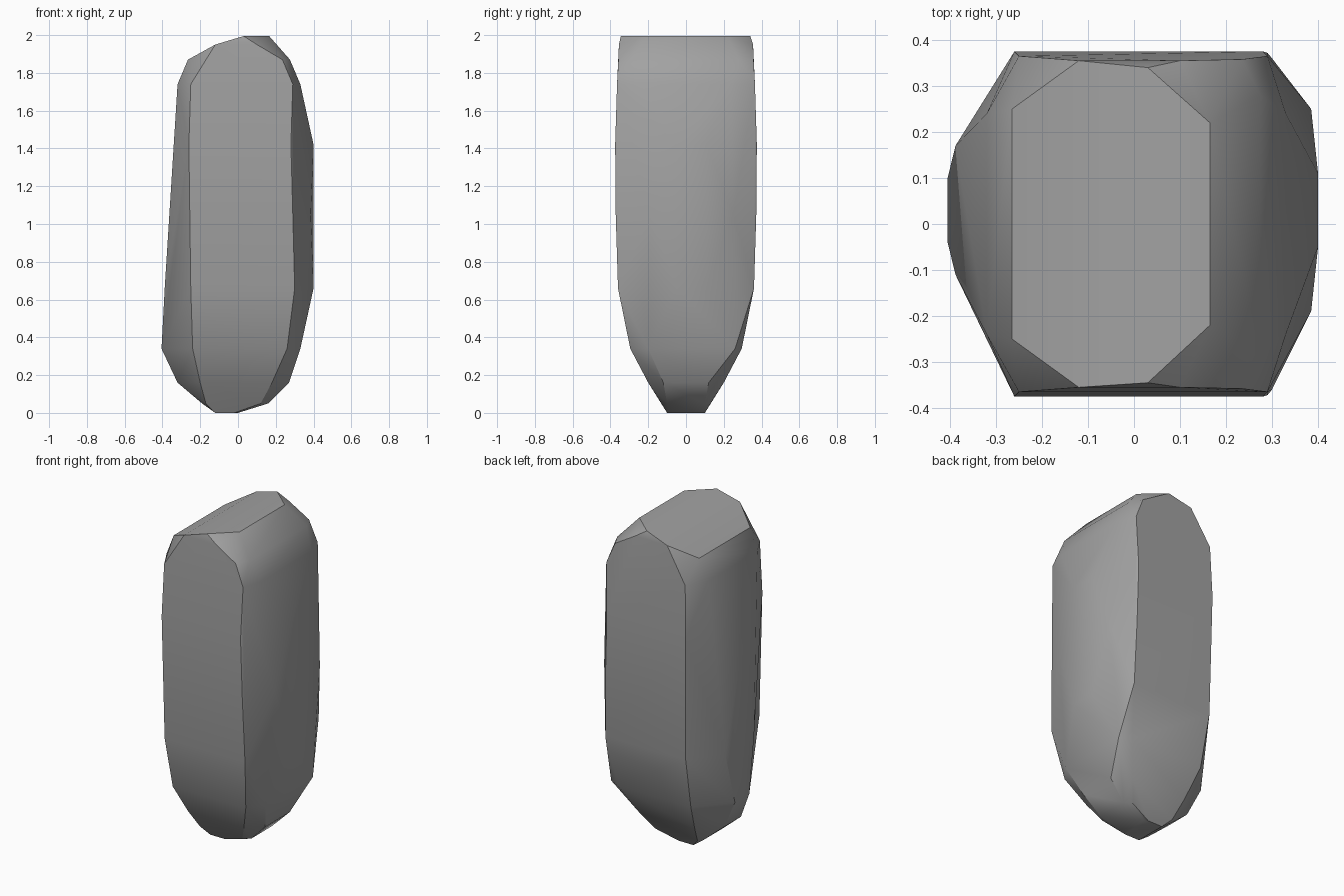
import bpy
import bmesh
import math

cube = bpy.data.objects.get("Cube")
if cube:
    bpy.data.objects.remove(cube, do_unlink=True)

# Plain stone colour
stone = bpy.data.materials.new("stone grey")
stone.use_nodes = True
colour = (0.36, 0.36, 0.36, 1.0)
stone.diffuse_color = colour
stone.node_tree.nodes["Principled BSDF"].inputs["Base Color"].default_value = colour

# Cross-sections of the boulder, top to bottom:
# height, left x, left half depth, broad face start x, half depth, end x, right x, right half depth
sections = [
    (1.995, 0.03, 0.34, 0.03, 0.345, 0.04, 0.165, 0.22),
    (1.95, -0.12, 0.35, -0.12, 0.355, 0.1, 0.2, 0.25),
    (1.87, -0.265, 0.25, -0.17, 0.358, 0.235, 0.275, 0.28),
    (1.74, -0.32, 0.24, -0.25, 0.365, 0.29, 0.33, 0.24),
    (1.42, -0.345, 0.2, -0.26, 0.375, 0.28, 0.4, 0.08),
    (1.05, -0.37, 0.14, -0.24, 0.372, 0.29, 0.385, 0.22),
    (0.66, -0.388, 0.14, -0.25, 0.36, 0.3, 0.4, 0.08),
    (0.34, -0.405, 0.07, -0.24, 0.295, 0.26, 0.33, 0.23),
    (0.16, -0.32, 0.08, -0.2, 0.2, 0.18, 0.27, 0.12),
    (0.05, -0.19, 0.1, -0.17, 0.13, 0.12, 0.16, 0.1),
    (0.0, -0.12, 0.1, -0.11, 0.1, -0.02, 0.0, 0.09),
]


def add_section(bm, height, left, left_depth, start, depth, end, right, right_depth):
    """Add one eight-sided outline, its side facets leaning slightly to the back."""
    lean = 0.03 if 0.3 < height < 1.5 else 0.0
    for side in (-1, 1):
        bm.verts.new((left, side * left_depth + lean, height))
        bm.verts.new((start, side * depth, height))
        bm.verts.new((end, side * depth, height))
        bm.verts.new((right, side * right_depth + lean, height))


# Chiselled upright boulder: wrap the sections in a convex skin
bm = bmesh.new()
for section in sections:
    add_section(bm, *section)
bmesh.ops.remove_doubles(bm, verts=bm.verts[:], dist=0.012)
bmesh.ops.convex_hull(bm, input=bm.verts[:])
loose = [v for v in bm.verts if not v.link_faces]
bmesh.ops.delete(bm, geom=loose, context='VERTS')
bmesh.ops.dissolve_limit(bm, angle_limit=math.radians(3),
                         verts=bm.verts[:], edges=bm.edges[:])
bmesh.ops.recalc_face_normals(bm, faces=bm.faces[:])

mesh = bpy.data.meshes.new("boulder")
bm.to_mesh(mesh)
bm.free()
mesh.materials.append(stone)
boulder = bpy.data.objects.new("boulder", mesh)
bpy.context.collection.objects.link(boulder)

# Soft facets with crisp main ridges
bpy.ops.object.select_all(action='DESELECT')
boulder.select_set(True)
bpy.context.view_layer.objects.active = boulder
bpy.ops.object.shade_smooth_by_angle(angle=math.radians(30))
